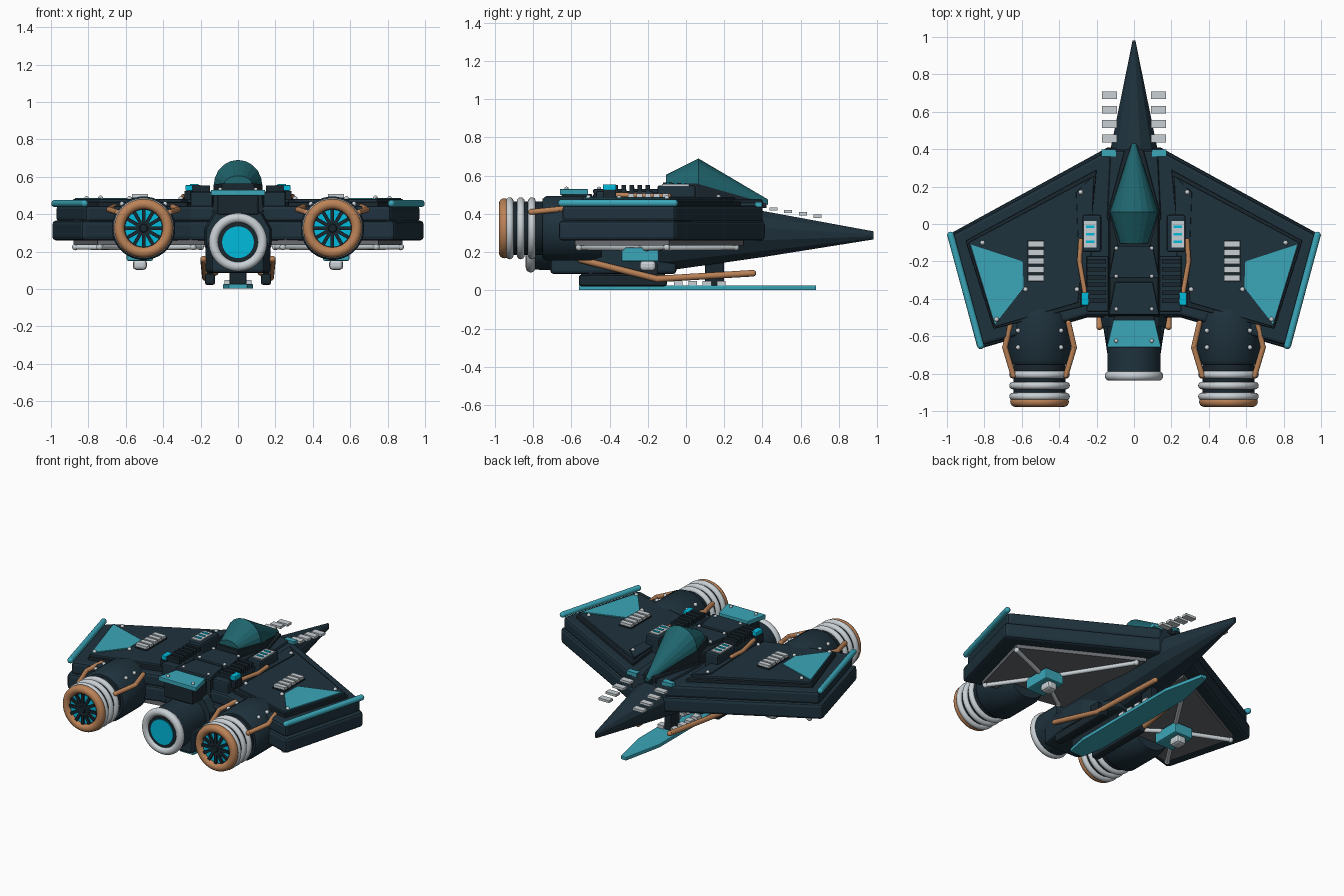
import bpy, bmesh, math
from mathutils import Vector, Matrix

if "Cube" in bpy.data.objects:
    bpy.data.objects.remove(bpy.data.objects["Cube"])

def material(name, rgb):
    m = bpy.data.materials.new(name)
    m.use_nodes = True
    m.diffuse_color = (*rgb, 1)
    m.node_tree.nodes["Principled BSDF"].inputs["Base Color"].default_value = (*rgb, 1)
    return m

NAVY = material("navy hull", (0.0135, 0.032, 0.047))
DARK = material("dark trim", (0.01, 0.02, 0.028))
TEAL = material("teal", (0.043, 0.38, 0.48))
GLASS = material("canopy teal", (0.014, 0.13, 0.155))
COPPER = material("copper", (0.5, 0.225, 0.095))
LIGHT = material("light metal", (0.58, 0.63, 0.66))
CYAN = material("glowing cyan", (0.0, 0.5, 0.72))
UNDER = material("underside grey", (0.14, 0.145, 0.16))

def finish(name, bm, mat, mirror=False, bevel=0, smooth=False):
    """Turn a bmesh into an object, optionally bevelled and mirrored in x."""
    bmesh.ops.recalc_face_normals(bm, faces=bm.faces)
    me = bpy.data.meshes.new(name)
    bm.to_mesh(me)
    bm.free()
    me.materials.append(mat)
    if smooth:
        me.shade_smooth()
        me.set_sharp_from_angle(angle=math.radians(40))
    ob = bpy.data.objects.new(name, me)
    bpy.context.scene.collection.objects.link(ob)
    if bevel:
        b = ob.modifiers.new("bevel", 'BEVEL')
        b.width, b.segments = bevel, 2
        b.limit_method = 'ANGLE'
    if mirror:
        ob.modifiers.new("mirror", 'MIRROR')
    return ob

def loft(name, rings, mat, **kw):
    """Skin a series of equal rings and cap both ends."""
    bm = bmesh.new()
    vs = [[bm.verts.new(p) for p in r] for r in rings]
    n = len(vs[0])
    for a, b in zip(vs, vs[1:]):
        for i in range(n):
            bm.faces.new((a[i], a[(i + 1) % n], b[(i + 1) % n], b[i]))
    bm.faces.new(vs[0])
    bm.faces.new(vs[-1])
    return finish(name, bm, mat, **kw)

def plate(name, pts, z0, z1, mat, inset=0, **kw):
    """Extruded outline; the top can shrink toward its middle."""
    c = sum((Vector(p) for p in pts), Vector((0, 0))) / len(pts)
    top = [Vector(p).lerp(c, inset) for p in pts]
    return loft(name, [[(x, y, z0) for x, y in pts], [(x, y, z1) for x, y in top]], mat, **kw)

def boxes(name, items, mat, **kw):
    """Several boxes, each (centre, size), in one object."""
    bm = bmesh.new()
    for c, s in items:
        bmesh.ops.create_cube(bm, size=1, matrix=Matrix.Translation(c) @ Matrix.Diagonal((*s, 1)))
    return finish(name, bm, mat, **kw)

def oval(x, y, z, w, h, n):
    return [(x + w * math.cos(t), y, z + h * math.sin(t)) for t in (math.tau * (i + .5) / n for i in range(n))]

def turned(name, x, z, profile, mat, **kw):
    """Round body along y from (y, radius) stations."""
    return loft(name, [oval(x, y, z, r, r, 32) for y, r in profile], mat, smooth=True, **kw)

def ring(name, x, y, z, major, minor, mat, **kw):
    bm = bmesh.new()
    rows = []
    for i in range(48):
        a = math.tau * i / 48
        rows.append([bm.verts.new((x + (major + minor * math.cos(b)) * math.cos(a), y + minor * math.sin(b),
                     z + (major + minor * math.cos(b)) * math.sin(a)))
                     for b in (math.tau * j / 16 for j in range(16))])
    for a, b in zip(rows, rows[1:] + rows[:1]):
        for j in range(16):
            bm.faces.new((a[j], a[(j + 1) % 16], b[(j + 1) % 16], b[j]))
    return finish(name, bm, mat, smooth=True, **kw)

def pipe(name, paths, r, mat):
    """Straight round rods with ball joints along each path, mirrored."""
    bm = bmesh.new()
    for path in paths:
        pts = [Vector(p) for p in path]
        for a, b in zip(pts, pts[1:]):
            d = b - a
            m = Matrix.Translation((a + b) / 2) @ d.to_track_quat('Z', 'Y').to_matrix().to_4x4()
            bmesh.ops.create_cone(bm, cap_ends=True, segments=14, radius1=r, radius2=r, depth=d.length, matrix=m)
        for p in pts:
            bmesh.ops.create_uvsphere(bm, u_segments=14, v_segments=8, radius=r, matrix=Matrix.Translation(p))
    return finish(name, bm, mat, mirror=True, smooth=True)

def bolts(name, pts, r=.013):
    bm = bmesh.new()
    for p in pts:
        bmesh.ops.create_uvsphere(bm, u_segments=12, v_segments=6, radius=r, matrix=Matrix.Translation(p))
    return finish(name, bm, LIGHT, mirror=True, smooth=True)

# Wings: two stacked slabs, a stepped deck and a coloured tip panel
wing = [(.1, .41), (.14, .41), (.998, -.06), (.835, -.67), (.25, -.5), (.1, -.5)]
wing_top = [(.1, .4), (.13, .4), (.975, -.06), (.815, -.65), (.25, -.49), (.1, -.49)]
deck = [(.2, .29), (.9, -.09), (.75, -.56), (.27, -.44)]
plate("wing_lower", wing, .26, .365, NAVY, bevel=.02, mirror=True)
plate("wing_upper", wing_top, .36, .445, NAVY, bevel=.018, mirror=True)
plate("wing_deck", deck, .44, .465, DARK, mirror=True, bevel=.005)
plate("wing_deck_top", [(.225, .25), (.885, -.1), (.745, -.55), (.3, -.42)], .46, .48, NAVY, mirror=True, bevel=.004)
plate("wing_tip_panel", [(.872, -.11), (.743, -.535), (.59, -.34), (.595, -.2)], .476, .487, TEAL, mirror=True)
plate("wing_root_panel", [(.215, .26), (.31, .17), (.29, -.35), (.235, -.4)], .476, .488, NAVY, mirror=True, bevel=.004)
pipe("wing_tip_rail", [[(.98, -.06, .457), (.82, -.65, .457)]], .019, TEAL)
boxes("wing_vent_slats", [((.525, -.108 - i * .045, .492), (.085, .032, .03)) for i in range(5)], LIGHT, mirror=True)
boxes("wing_vent_base", [((.525, -.198, .482), (.09, .22, .014))], DARK, mirror=True)
bolts("wing_bolts", [(.285, .17, .488), (.81, -.1, .484), (.735, -.51, .487), (.305, -.35, .484), (.58, -.35, .484)])

# Wing undersides: recessed panel, brace rods and hanging pods
plate("wing_underside", [(.15, .3), (.88, -.09), (.75, -.58), (.15, -.47)], .235, .265, UNDER, mirror=True)
hub = (.525, -.24, .22)
corners = [(.2, .26, .225), (.87, -.1, .225), (.74, -.56, .225), (.24, -.45, .225)]
pipe("underside_braces", [[hub, c] for c in corners], .014, LIGHT)
bolts("underside_bolts", corners, .018)
boxes("underside_pods", [((.525, -.24, .188), (.14, .195, .075))], TEAL, mirror=True, bevel=.008)
boxes("underside_pod_tips", [((.525, -.2, .13), (.075, .085, .055))], LIGHT, mirror=True, bevel=.018)

# Fuselage and nose, narrowing to a thin upright tip
sections = [(-.55, .175, .175, .275), (-.5, .185, .185, .275), (-.08, .18, .18, .28),
            (.4, .13, .125, .295), (.98, .008, .022, .288)]
loft("fuselage", [oval(0, y, z, w, h, 12) for y, w, h, z in sections], NAVY)
plate("belly_block", [(-.14, -.71), (.14, -.71), (.175, -.48), (.17, -.3), (.1, -.05), (-.1, -.05), (-.17, -.3),
                      (-.175, -.48)], .085, .25, NAVY, bevel=.02)
plate("nose_shoulder", [(-.14, .41), (.14, .41), (.16, 0), (-.16, 0)], .3, .46, NAVY, inset=.1, bevel=.01)
boxes("nose_fins", [((.13, .457 + i * .077, .427 - i * .013), (.08, .042, .016)) for i in range(4)], LIGHT, mirror=True)
boxes("nose_fin_roots", [((.135, .38, .45), (.075, .036, .025))], TEAL, mirror=True)

# Spine behind the canopy
plate("spine", [(-.14, -.5), (.14, -.5), (.14, .05), (-.14, .05)], .38, .51, DARK, inset=.06, bevel=.01)
for i, y in enumerate((-.115, -.31)):
    plate("spine_panel_%d" % (i + 1), [(-.1, y), (.1, y), (.135, y - .175), (-.135, y - .175)],
          .505, .53, NAVY, bevel=.006)
plate("spine_tail_panel", [(-.11, -.512), (.11, -.512), (.145, -.66), (-.145, -.66)], .5, .53, TEAL, bevel=.004)
boxes("spine_tail_support", [((0, -.57, .45), (.22, .16, .11))], DARK, bevel=.01)
bolts("spine_bolts", [(.095, y, .532) for y in (-.13, -.28, -.455, -.625)], .011)

# Side consoles flanking the spine
boxes("console", [((.225, -.05, .48), (.1, .2, .14))], NAVY, mirror=True, bevel=.012)
boxes("console_cover", [((.235, -.055, .552), (.07, .14, .009))], LIGHT, mirror=True)
boxes("console_lights", [((.235, -.055 + s * .04, .558), (.045, .015, .006)) for s in (-1, 0, 1)], CYAN, mirror=True)
boxes("cooling_base", [((.195, -.32, .475), (.12, .3, .09))], NAVY, mirror=True, bevel=.01)
boxes("cooling_fins", [((.2, -.2 - i * .042, .53), (.1, .024, .045)) for i in range(6)], DARK, mirror=True)
boxes("cyan_couplings", [((.262, -.4, .54), (.038, .07, .03))], CYAN, mirror=True, bevel=.005)
boxes("coupling_mounts", [((.262, -.4, .5), (.05, .07, .05))], DARK, mirror=True)
pipe("console_pipe", [[(.262, -.37, .5), (.292, -.2, .495), (.285, -.09, .495)]], .013, COPPER)

# Canopy: half-round sections rising to a peak, on a dark sill
def arch(y, w, z0, z1, n=10):
    return [(w * math.cos(math.pi * i / n), y, z0 + (z1 - z0) * math.sin(math.pi * i / n)) for i in range(n + 1)]
loft("canopy", [arch(-.105, .075, .56, .605), arch(.065, .13, .553, .69), arch(.43, .012, .447, .475)], GLASS)
plate("canopy_sill", [(-.09, -.12), (.09, -.12), (.14, .06), (.05, .4), (-.05, .4), (-.14, .06)],
      .43, .475, DARK, bevel=.008)
loft("canopy_frame", [[(-w, y, .43), (w, y, .43), (w, y, z), (-w, y, z)] for y, w, z in
     ((-.12, .085, .565), (.06, .132, .558), (.42, .02, .455))], DARK)

# Centre engine
turned("centre_engine", 0, .25, [(-.815, .142), (-.47, .145)], NAVY)
ring("centre_engine_rim", 0, -.812, .25, .13, .026, LIGHT)
turned("centre_engine_throat", 0, .25, [(-.822, .115), (-.8, .115)], DARK)
turned("centre_engine_glow", 0, .25, [(-.828, .085), (-.81, .085)], CYAN)

# Side engines
X, Z = .505, .325
turned("engine_body", X, Z, [(-.75, .155), (-.73, .17), (-.5, .17), (-.44, .15)], NAVY, mirror=True)
turned("engine_neck", X, Z, [(-.94, .14), (-.74, .14)], DARK, mirror=True)
for i in range(3):
    ring("engine_band_%d" % (i + 1), X, -.806 - i * .058, Z, .142, .02, LIGHT, mirror=True)
ring("engine_lip", X, -.95, Z, .129, .028, COPPER, mirror=True)
turned("engine_intake_rim", X, Z, [(-.956, .108), (-.94, .108)], DARK, mirror=True)
turned("engine_intake", X, Z, [(-.959, .098), (-.945, .098)], CYAN, mirror=True)
fan = bmesh.new()
for i in range(12):
    spin = Matrix.Translation((X, -.962, Z)) @ Matrix.Rotation(math.tau * i / 12, 4, 'Y')
    bmesh.ops.create_cube(fan, size=1, matrix=spin @ Matrix.Translation((.06, 0, 0)) @ Matrix.Diagonal((.085, .018, .019, 1)))
finish("fan_blades", fan, DARK, mirror=True)
turned("fan_hub", X, Z, [(-.976, .02), (-.955, .034)], DARK, mirror=True)
pipe("engine_pipes", [[(X + s * .14, -.81, .41), (X + s * .185, -.66, .425), (X + s * .155, -.53, .44)]
                      for s in (-1, 1)], .015, COPPER)
bolts("engine_bolts", [(X + s * .115, y, .455) for s in (-1, 1) for y in (-.57, -.66)])

# Keel: blade, struts, side rails and fuel pipes
keel = [(-.05, -.56), (.05, -.56), (.08, -.4), (.08, .4), (.02, .68), (-.02, .68), (-.08, .4), (-.08, -.4)]
plate("keel_blade", keel, .002, .026, TEAL, bevel=.004)
boxes("keel_struts", [((0, -.33, .06), (.09, .44, .08)), ((0, .15, .1), (.05, .1, .17))], DARK, bevel=.006)
boxes("keel_side_rails", [((.15, -.33, .052), (.055, .46, .06))], DARK, mirror=True, bevel=.012)
boxes("rail_hangers", [((.15, -.33 + s * .14, .1), (.03, .08, .08)) for s in (-1, 1)], DARK, mirror=True)
boxes("keel_cleats", [((.05, -.04 + i * .075, .036), (.045, .045, .025)) for i in range(4)], LIGHT, mirror=True)
pipe("keel_pipes", [[(.185, -.55, .16), (.175, -.15, .06), (.12, .35, .09)]], .017, COPPER)
